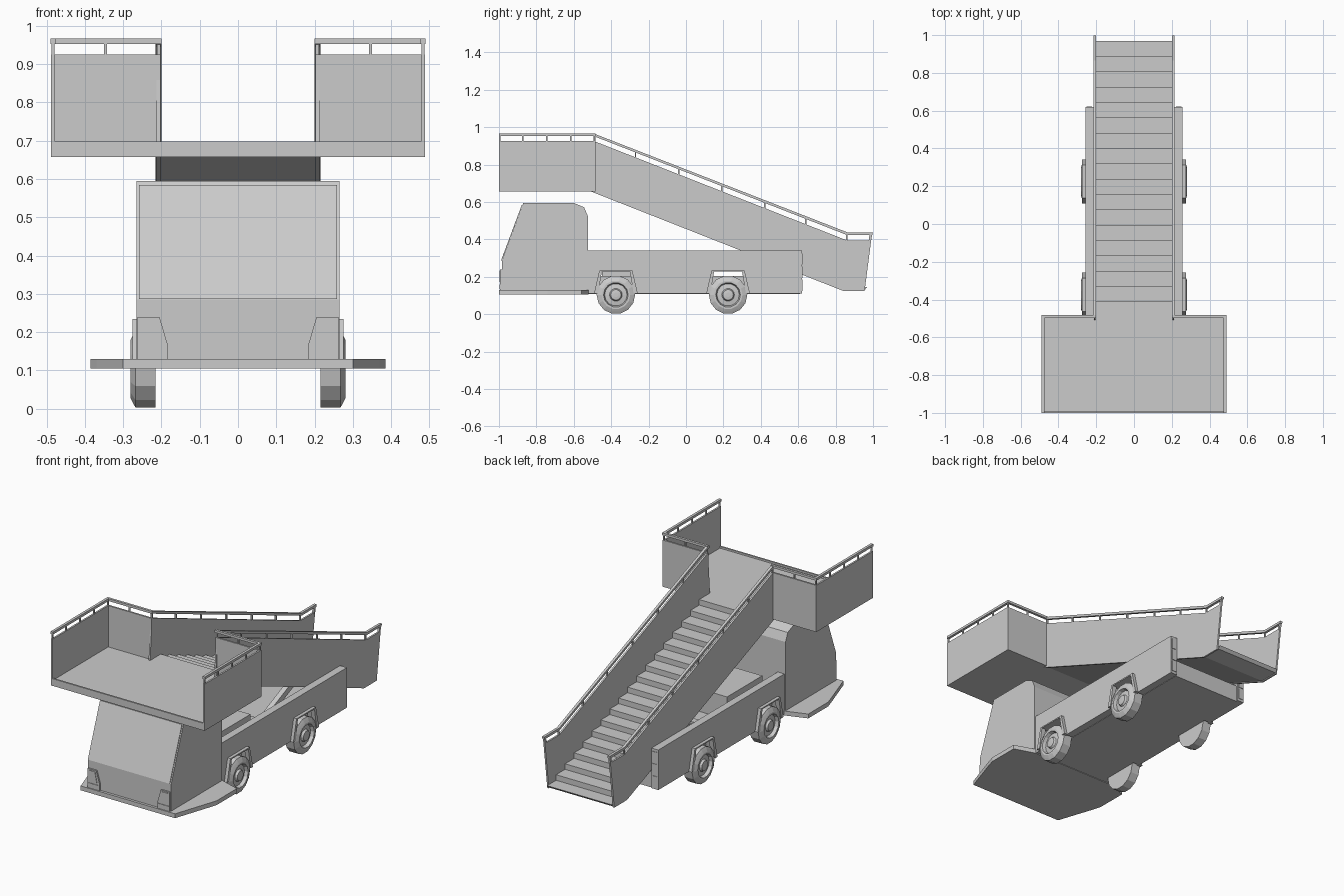
import bpy, bmesh, math
from mathutils import Vector

if "Cube" in bpy.data.objects:
    bpy.data.objects.remove(bpy.data.objects["Cube"])


def finish(name, bm, mirror=False):
    bmesh.ops.recalc_face_normals(bm, faces=bm.faces)
    me = bpy.data.meshes.new(name)
    bm.to_mesh(me)
    bm.free()
    ob = bpy.data.objects.new(name, me)
    bpy.context.collection.objects.link(ob)
    if mirror:
        ob.modifiers.new("mirror", 'MIRROR').use_mirror_merge = False
    return ob


def prism(name, pts, axis, lo, hi, mirror=False):
    """Extrude a 2D outline along x (pts = y,z), y (pts = x,z) or z (pts = x,y)."""
    bm = bmesh.new()
    put = {'x': lambda a, b: (lo, a, b), 'y': lambda a, b: (a, lo, b), 'z': lambda a, b: (a, b, lo)}[axis]
    step = Vector([(hi - lo) * (axis == k) for k in 'xyz'])
    face = bm.faces.new([bm.verts.new(put(a, b)) for a, b in pts])
    new = bmesh.ops.extrude_face_region(bm, geom=[face])['geom']
    bmesh.ops.translate(bm, vec=step, verts=[v for v in new if isinstance(v, bmesh.types.BMVert)])
    return finish(name, bm, mirror)


def box(name, x, y, z, mirror=False):
    return prism(name, [(x[0], y[0]), (x[1], y[0]), (x[1], y[1]), (x[0], y[1])], 'z', z[0], z[1], mirror)


def lathe_x(name, profile, cy, cz, n):
    """Revolve (x, radius) pairs around a line parallel to x."""
    bm = bmesh.new()
    rings = [[bm.verts.new((x, cy + r * math.sin(2 * math.pi * (i + .5) / n),
                            cz + r * math.cos(2 * math.pi * (i + .5) / n))) for i in range(n)]
             for x, r in profile]
    for a, b in zip(rings, rings[1:]):
        for i in range(n):
            j = (i + 1) % n
            bm.faces.new((a[i], a[j], b[j], b[i]))
    bm.faces.new(rings[0])
    bm.faces.new(rings[-1])
    return finish(name, bm, True)


# Cab with sloped windscreen and headlights
prism("cab", [(-.985, .125), (-.985, .285), (-.87, .595), (-.60, .595), (-.545, .572), (-.525, .525),
              (-.525, .125)], 'x', -.265, .265)
prism("windscreen", [(-.989, .287), (-.985, .287), (-.874, .585), (-.878, .585)], 'x', -.258, .258)
prism("headlight_housing", [(.183, .13), (.262, .13), (.262, .24), (.205, .24), (.183, .165)],
      'y', -.994, -.98, True)
prism("headlight_lens", [(.2, .172), (.252, .172), (.252, .233), (.212, .233)], 'y', -.997, -.99, True)
box("indicator", (.19, .258), (-.997, -.99), (.134, .16), True)

# Bumper plate with side wings
half = [(.30, -1), (.37, -.79), (.385, -.74), (.385, -.56), (.265, -.52)]
prism("bumper_plate", half + [(-x, y) for x, y in reversed(half)], 'z', .105, .13)

# Chassis floor, and side walls notched for the wheels
box("chassis_floor", (-.215, .215), (-.525, .61), (.108, .205))
axles = (-.375, .225)
wall = [(-.525, .11)]
for c in axles:
    wall += [(c - .11, .11), (c - .088, .23), (c + .088, .23), (c + .11, .11)]
wall += [(.62, .11), (.62, .34), (-.525, .34)]
prism("side_wall", wall, 'x', .215, .258, True)
for i in range(3):
    box("tail_lamp", (.222, .251), (.617, .623), (.125 + .07 * i, .185 + .07 * i), True)

# Wheels and flared arches
for c in axles:
    lathe_x("wheel", [(.215, .103), (.268, .103), (.274, .092), (.281, .077), (.281, .066), (.262, .06),
                      (.266, .034), (.278, .028), (.28, .012)], c, .104, 14)
    prism("wheel_arch", [(c - .117, .11), (c - .088, .235), (c + .088, .235), (c + .117, .11),
                         (c + .095, .11), (c + .075, .228), (c - .075, .228), (c - .095, .11)],
          'x', .25, .276, True)

# Machinery on the deck under the stairs
box("machinery_box", (-.17, .17), (-.45, -.13), (.2, .335))
prism("stair_bracket", [(-.02, .2), (.06, .2), (.33, .315), (.29, .335)], 'x', .1, .13, True)
box("bracket_crossbar", (-.13, .13), (.0, .04), (.2, .23))

# Stair flight
n, y0, y1, top, rise = 17, -.41, .97, .688, .0319
run = (y1 - y0) / n
steps = [(-.5, .66), (-.5, top), (y0, top)]
for i in range(n):
    z = top - rise * (i + 1)
    steps += [(y0 + run * i, z), (y0 + run * (i + 1), z)]
prism("stair_flight", steps + [(.955, .13), (.84, .13)], 'x', -.203, .203)

# Stair side panels and handrails
prism("stair_panel", [(-.51, .657), (-.49, .925), (.86, .395), (.99, .395), (.955, .125), (.84, .125)],
      'x', .203, .213, True)
prism("stair_handrail", [(-.495, .967), (.865, .437), (.999, .437), (.997, .423), (.862, .423),
                         (-.495, .953)], 'x', .2, .215, True)
prism("stair_end_post", [(.976, .39), (.989, .39), (.996, .43), (.982, .43)], 'x', .202, .213, True)
for y in (-.487, -.27, -.04, .19, .42, .64, .86):
    z = .925 - .3926 * (y + .49)
    box("stair_rail_post", (.203, .212), (y - .004, y + .004), (z - .01, z + .035), True)

# Boarding platform
box("platform_floor", (-.487, .487), (-1, -.485), (.657, .688))
box("platform_front_lip", (-.487, .487), (-1, -.99), (.657, .698))
box("platform_side_panel", (.478, .488), (-1, -.485), (.657, .925), True)
box("platform_back_panel", (.203, .488), (-.495, -.485), (.657, .925), True)
box("platform_side_handrail", (.475, .49), (-1, -.483), (.953, .967), True)
box("platform_back_handrail", (.2, .49), (-.497, -.483), (.953, .967), True)
for y in (-.995, -.872, -.745, -.617, -.49):
    box("platform_side_post", (.479, .487), (y - .004, y + .004), (.92, .955), True)
box("platform_back_post", (.342, .35), (-.494, -.486), (.92, .955), True)
